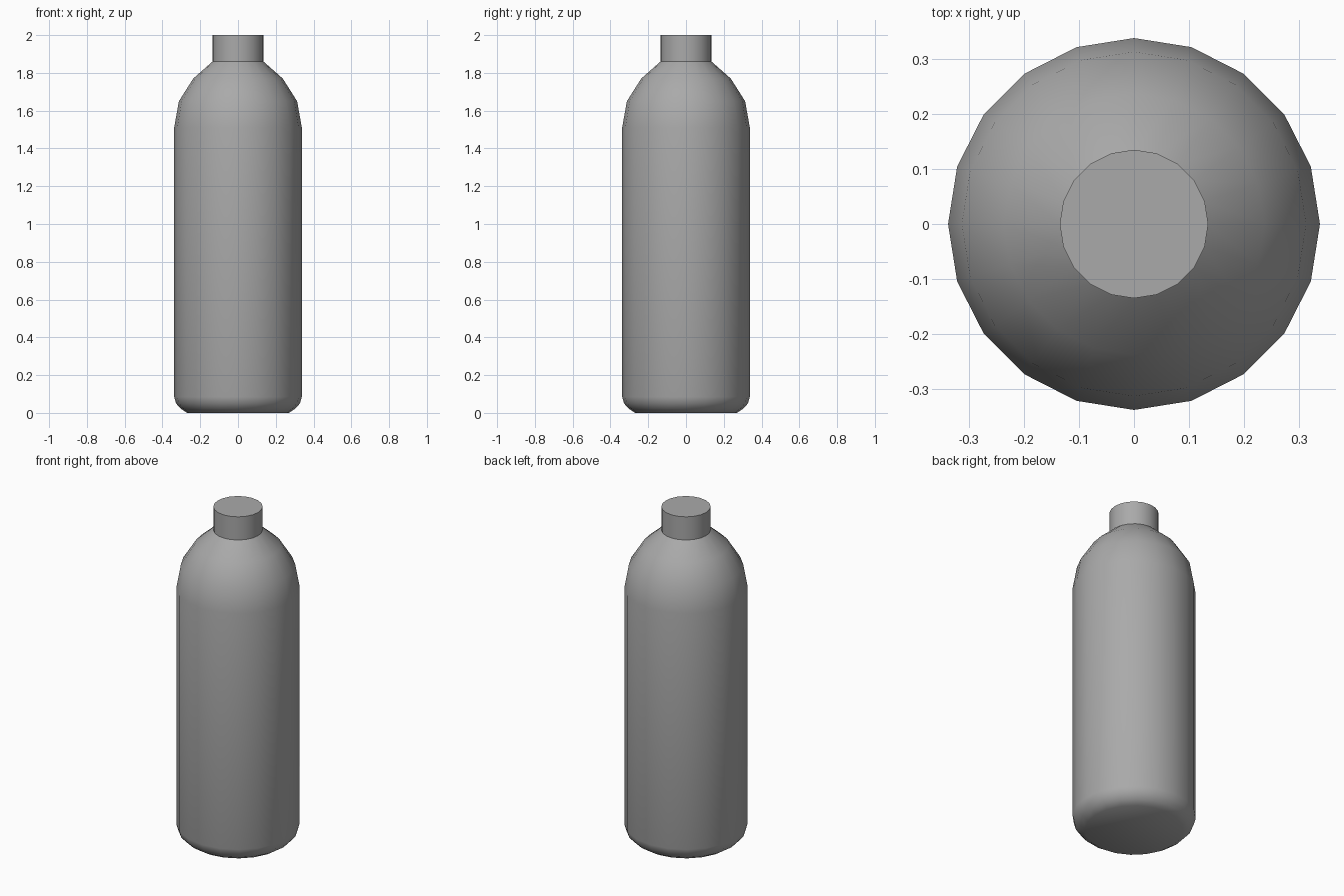
import bpy, bmesh, math

cube = bpy.data.objects.get("Cube")
if cube:
    bpy.data.objects.remove(cube, do_unlink=True)

SIDES = 20

grey = bpy.data.materials.new("plain_grey")
grey.use_nodes = True
colour = (0.4, 0.4, 0.4, 1)
grey.diffuse_color = colour
grey.node_tree.nodes["Principled BSDF"].inputs["Base Color"].default_value = colour


def lathe(name, profile):
    """Spin a (radius, height) profile into a closed, capped solid."""
    bm = bmesh.new()
    rings = []
    for r, z in profile:
        angles = [math.tau * i / SIDES for i in range(SIDES)]
        rings.append([bm.verts.new((r * math.cos(a), r * math.sin(a), z)) for a in angles])
    for low, high in zip(rings, rings[1:]):
        for i in range(SIDES):
            j = (i + 1) % SIDES
            bm.faces.new((low[i], low[j], high[j], high[i]))
    bm.faces.new(rings[0][::-1])
    bm.faces.new(rings[-1])
    mesh = bpy.data.meshes.new(name)
    bm.to_mesh(mesh)
    bm.free()
    mesh.materials.append(grey)
    obj = bpy.data.objects.new(name, mesh)
    bpy.context.collection.objects.link(obj)
    bpy.ops.object.select_all(action='DESELECT')
    obj.select_set(True)
    bpy.context.view_layer.objects.active = obj
    bpy.ops.object.shade_smooth_by_angle(angle=math.radians(40))
    return obj


# Bottle body: rounded base, straight wall, domed shoulder
lathe("bottle_body", [(0.27, 0), (0.303, 0.022), (0.328, 0.05), (0.338, 0.085),
                      (0.338, 1.51), (0.313, 1.65), (0.237, 1.77), (0.135, 1.86)])

# Cap on the neck
lathe("bottle_cap", [(0.135, 1.86), (0.135, 2)])
